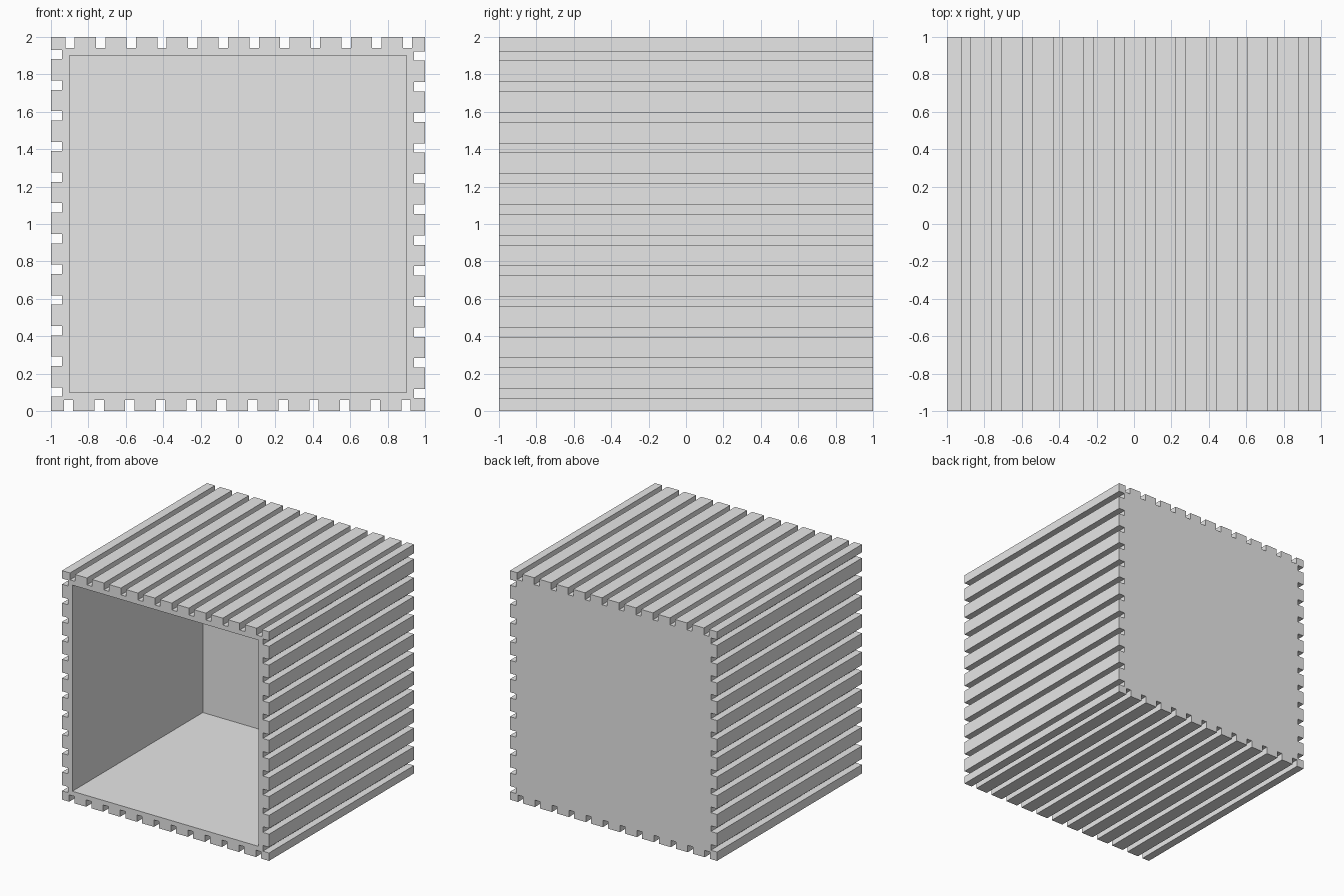
import bpy, bmesh
from mathutils import Matrix, Vector

cube = bpy.data.objects.get("Cube")
if cube:
    bpy.data.objects.remove(cube)

HALF = 1.0            # half the box size
INNER = 0.9           # half the cavity size
CAVITY_BACK = 0.8     # y of the cavity's rear wall
SLOTS, FIRST, STEP = 12, -0.898, 0.164
SLOT_HALF, SLOT_DEPTH = 0.025, 0.06

grey = bpy.data.materials.new("light grey")
grey.diffuse_color = (0.8, 0.8, 0.8, 1)
grey.use_nodes = True
grey.node_tree.nodes["Principled BSDF"].inputs["Base Color"].default_value = (0.8, 0.8, 0.8, 1)


def slotted_side():
    """Top edge of the cross-section, left to right, with square slots."""
    pts = [Vector((-HALF, 0, HALF))]
    for i in range(SLOTS):
        c = FIRST + i * STEP
        a, b, floor = c - SLOT_HALF, c + SLOT_HALF, HALF - SLOT_DEPTH
        pts += [Vector((x, 0, z)) for x, z in ((a, HALF), (a, floor), (b, floor), (b, HALF))]
    return pts


def four_turns(points):
    """Repeat one side around the box in quarter turns about y."""
    return [Matrix.Rotation(k * 1.5707963268, 3, 'Y') @ p for k in range(4) for p in points]


def add_loop(bm, points, y):
    verts = [bm.verts.new((p.x, y, p.z + HALF)) for p in points]
    edges = [bm.edges.new((v, verts[i - 1])) for i, v in enumerate(verts)]
    return verts, edges


def add_walls(bm, front, back):
    for i in range(len(front)):
        bm.faces.new((front[i - 1], front[i], back[i], back[i - 1]))


bm = bmesh.new()
outline = four_turns(slotted_side())
opening = four_turns([Vector((-INNER, 0, INNER))])

# Front rim between the slotted outline and the square opening
outer, outer_edges = add_loop(bm, outline, -HALF)
inner, inner_edges = add_loop(bm, opening, -HALF)
bmesh.ops.triangle_fill(bm, edges=outer_edges + inner_edges, use_beauty=True)

# Slotted outer walls with solid back, and cavity walls with rear panel
for front, points, y in ((outer, outline, HALF), (inner, opening, CAVITY_BACK)):
    back, _ = add_loop(bm, points, y)
    add_walls(bm, front, back)
    bm.faces.new(back)

bmesh.ops.recalc_face_normals(bm, faces=bm.faces)
mesh = bpy.data.meshes.new("slotted_box")
bm.to_mesh(mesh)
bm.free()
mesh.materials.append(grey)
bpy.context.collection.objects.link(bpy.data.objects.new("slotted_box", mesh))
